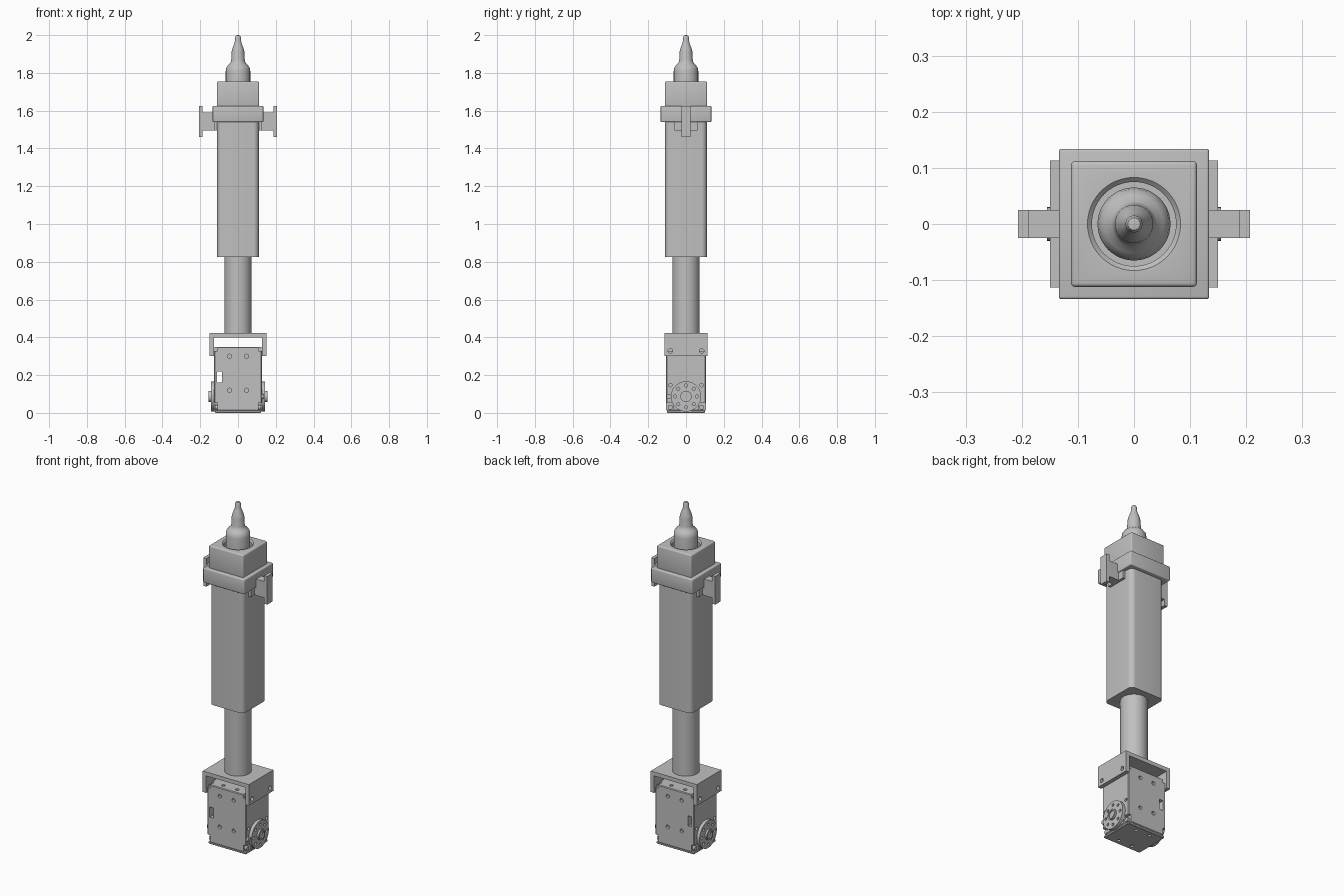
import bpy, bmesh, math
from mathutils import Matrix, Vector

default = bpy.data.objects.get("Cube")
if default:
    bpy.data.objects.remove(default, do_unlink=True)

grey = bpy.data.materials.new("light grey")
grey.use_nodes = True
GREY = (0.527, 0.527, 0.527, 1)
grey.diffuse_color = GREY
grey.node_tree.nodes["Principled BSDF"].inputs["Base Color"].default_value = GREY

AXES = {"x": Vector((1, 0, 0)), "y": Vector((0, 1, 0)), "z": Vector((0, 0, 1))}


def finish(name, bm, smooth=True):
    bmesh.ops.recalc_face_normals(bm, faces=bm.faces)
    mesh = bpy.data.meshes.new(name)
    bm.to_mesh(mesh)
    bm.free()
    mesh.materials.append(grey)
    obj = bpy.data.objects.new(name, mesh)
    bpy.context.collection.objects.link(obj)
    if smooth:
        shade(obj)
    return obj


def activate(obj):
    bpy.ops.object.select_all(action="DESELECT")
    obj.select_set(True)
    bpy.context.view_layer.objects.active = obj


def shade(obj):
    activate(obj)
    bpy.ops.object.shade_smooth_by_angle(angle=math.radians(35))


def add_box(bm, x, y, z):
    lo, hi = zip(x, y, z)
    size = [b - a for a, b in zip(lo, hi)]
    centre = [(a + b) / 2 for a, b in zip(lo, hi)]
    m = Matrix.Translation(centre) @ Matrix.Diagonal((*size, 1))
    return bmesh.ops.create_cube(bm, size=1, matrix=m)["verts"]


def add_rod(bm, centre, axis, radius, length, sides=20):
    turn = AXES["z"].rotation_difference(AXES[axis]).to_matrix().to_4x4()
    bmesh.ops.create_cone(bm, cap_ends=True, segments=sides, radius1=radius, radius2=radius,
                          depth=length, matrix=Matrix.Translation(centre) @ turn)


def box(name, x, y, z, bevel=0, vertical_only=False, steps=3):
    bm = bmesh.new()
    add_box(bm, x, y, z)
    if bevel:
        edges = [e for e in bm.edges if not vertical_only
                 or abs(e.verts[0].co.z - e.verts[1].co.z) > 0.001]
        bmesh.ops.bevel(bm, geom=edges, offset=bevel, segments=steps, profile=0.5, affect="EDGES")
    return finish(name, bm)


def rod(name, centre, axis, radius, length, sides=48):
    bm = bmesh.new()
    add_rod(bm, centre, axis, radius, length, sides)
    return finish(name, bm)


def lathe(name, profile, sides=48):
    """Spin (radius, height) points that start and end on the z axis."""
    bm = bmesh.new()
    verts = [bm.verts.new((r, 0, z)) for r, z in profile]
    edges = [bm.edges.new(pair) for pair in zip(verts, verts[1:])]
    bmesh.ops.spin(bm, geom=verts + edges, cent=(0, 0, 0), axis=(0, 0, 1),
                   angle=math.tau, steps=sides)
    bmesh.ops.remove_doubles(bm, verts=bm.verts, dist=0.0001)
    return finish(name, bm)


def cut(obj, cutter):
    cutter.hide_render = True
    mod = obj.modifiers.new("cut", "BOOLEAN")
    mod.operation, mod.solver, mod.object = "DIFFERENCE", "EXACT", cutter
    activate(obj)
    bpy.ops.object.modifier_apply(modifier=mod.name)
    bpy.data.objects.remove(cutter, do_unlink=True)
    shade(obj)


# Main housing, collar and cap
box("housing", (-0.11, 0.11), (-0.11, 0.11), (0.825, 1.55), 0.028, True, 6)
box("collar", (-0.134, 0.134), (-0.134, 0.134), (1.54, 1.625), 0.005)
cap = box("cap", (-0.112, 0.112), (-0.112, 0.112), (1.61, 1.755), 0.007)
cut(cap, lathe("cap_recess", [(0, 1.72), (0.075, 1.72), (0.075, 1.747),
                              (0.083, 1.755), (0.083, 1.78), (0, 1.78)]))

# Stepped nozzle
lathe("nozzle", [(0, 1.71), (0.065, 1.71), (0.065, 1.81), (0.062, 1.828), (0.052, 1.842),
                 (0.04, 1.852), (0.036, 1.865), (0.034, 1.91), (0.031, 1.925), (0.02, 1.955),
                 (0.016, 1.97), (0.015, 1.99), (0.011, 1.998), (0, 2.0)])

# Side brackets: foot, arm and upright end plate
for side, s in (("left", 1), ("right", -1)):
    def span(a, b):
        return sorted((s * a, s * b))
    box(side + "_bracket_foot", span(0.1, 0.125), (-0.06, 0.06), (1.495, 1.545))
    box(side + "_bracket_arm", span(0.1, 0.19), (-0.025, 0.025), (1.495, 1.59))
    box(side + "_bracket_plate", span(0.187, 0.207), (-0.025, 0.025), (1.46, 1.625))

# Shaft
rod("shaft", (0, 0, 0.62), "z", 0.072, 0.42, 64)

# U-shaped yoke with screw holes through the legs
bm = bmesh.new()
outline = [(-0.15, 0.3), (-0.15, 0.423), (0.15, 0.423), (0.15, 0.3),
           (0.127, 0.3), (0.127, 0.4), (-0.127, 0.4), (-0.127, 0.3)]
face = bm.faces.new([bm.verts.new((x, -0.113, z)) for x, z in outline])
new = bmesh.ops.extrude_face_region(bm, geom=[face])["geom"]
bmesh.ops.translate(bm, vec=(0, 0.226, 0),
                    verts=[v for v in new if isinstance(v, bmesh.types.BMVert)])
yoke = finish("yoke", bm)
bm = bmesh.new()
for y in (-0.083, 0.083):
    add_rod(bm, (0, y, 0.328), "x", 0.012, 0.4)
cut(yoke, finish("yoke_holes", bm))

# Actuator case: corner notches, side slot and screw holes
case = box("actuator_case", (-0.126, 0.126), (-0.105, 0.105), (0.012, 0.35), 0.004, steps=1)
bm = bmesh.new()
for sx in (-1, 1):
    for sy in (-1, 1):
        for z in ((-0.01, 0.055), (0.328, 0.37)):
            add_box(bm, sorted((sx * 0.108, sx * 0.2)), sorted((sy * 0.065, sy * 0.2)), z)
        for z in (0.12, 0.3):
            add_rod(bm, (sx * 0.045, sy * 0.105, z), "y", 0.011, 0.03)
        add_rod(bm, (sx * 0.126, sy * 0.083, 0.147), "x", 0.009, 0.03)
        add_rod(bm, (sx * 0.045, sy * 0.07, 0.35), "z", 0.01, 0.03)
add_box(bm, (-0.11, -0.086), (-0.2, 0.2), (0.16, 0.22))
cut(case, finish("case_cutter", bm))

# Bottom plate with screw holes
plate = box("bottom_plate", (-0.122, 0.122), (-0.101, 0.101), (0, 0.014), 0.003, steps=1)
bm = bmesh.new()
for x in (-0.045, 0.045):
    for y in (-0.07, 0.07):
        add_rod(bm, (x, y, 0), "z", 0.01, 0.02)
cut(plate, finish("plate_holes", bm))

# Output discs with a ring of holes, raised hubs and corner screws
AXLE = 0.087
for side, s in (("left", 1), ("right", -1)):
    disc = rod(side + "_disc", (s * 0.132, 0, AXLE), "x", 0.08, 0.024)
    bm = bmesh.new()
    for i in range(8):
        a = math.tau * i / 8
        add_rod(bm, (s * 0.144, 0.058 * math.cos(a), AXLE + 0.058 * math.sin(a)), "x", 0.008, 0.02)
    cut(disc, finish("disc_holes", bm))
    hub = rod(side + "_hub", (s * 0.145, 0, AXLE), "x", 0.03, 0.02)
    bm = bmesh.new()
    add_rod(bm, (s * 0.155, 0, AXLE), "x", 0.022, 0.014, 32)
    cut(hub, finish("hub_bore", bm))
    for end, y in (("front", -0.083), ("back", 0.083)):
        rod(f"{side}_{end}_screw", (s * 0.112, y, 0.03), "x", 0.013, 0.02, 20)
rod("locating_pin", (0.128, -0.09, AXLE), "x", 0.013, 0.016, 20)
